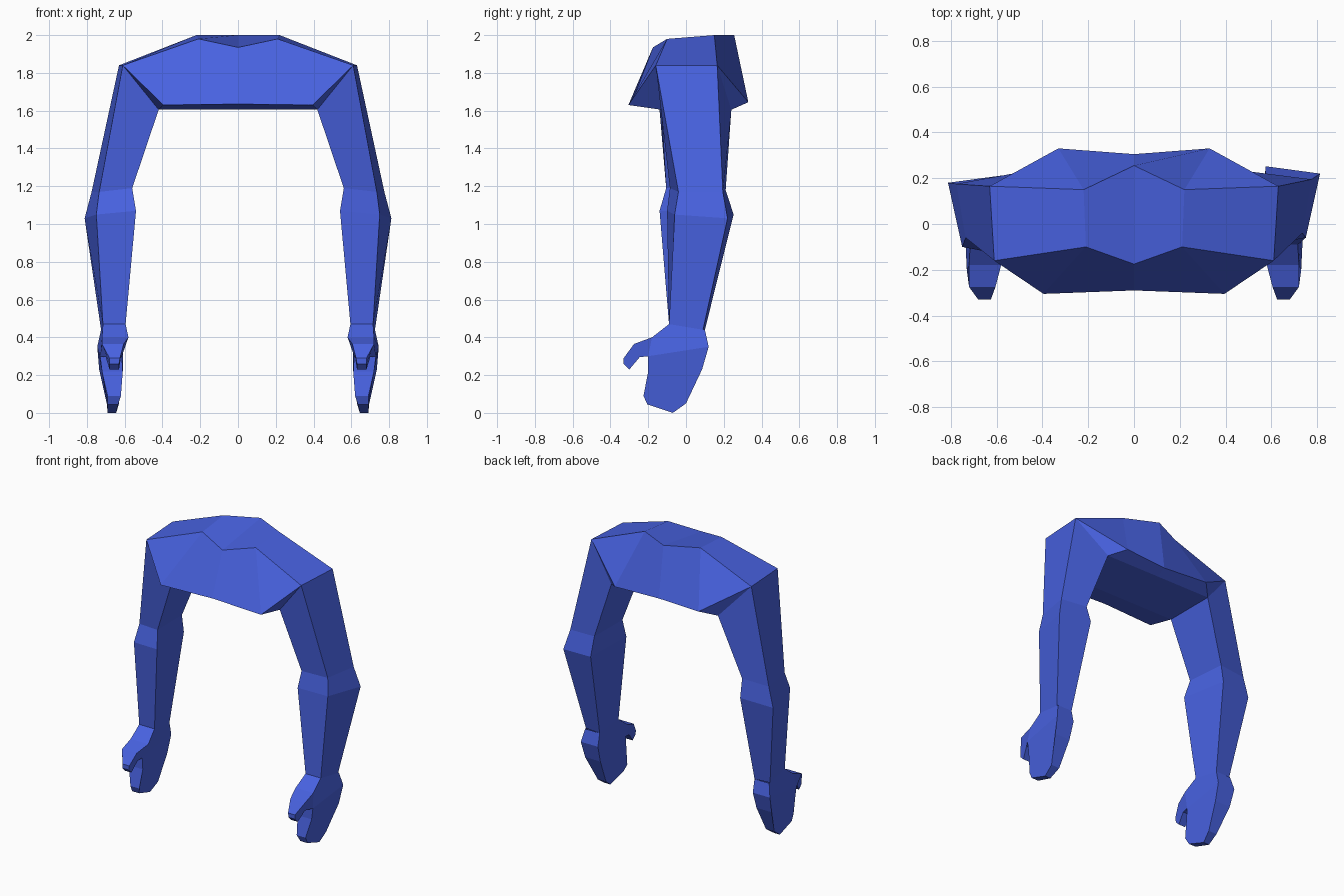
import bpy, bmesh

if "Cube" in bpy.data.objects:
    bpy.data.objects.remove(bpy.data.objects["Cube"])

blue = bpy.data.materials.new("blue")
blue.diffuse_color = (0.065, 0.122, 0.75, 1)
blue.use_nodes = True
blue.node_tree.nodes["Principled BSDF"].inputs["Base Color"].default_value = blue.diffuse_color


def build(name, verts, faces):
    """Flat-shaded mesh object with consistent outward normals."""
    bm = bmesh.new()
    vs = [bm.verts.new(v) for v in verts]
    for f in faces:
        bm.faces.new([vs[i] for i in f])
    bmesh.ops.remove_doubles(bm, verts=bm.verts, dist=0.0005)
    bmesh.ops.recalc_face_normals(bm, faces=bm.faces)
    mesh = bpy.data.meshes.new(name)
    bm.to_mesh(mesh)
    bm.free()
    mesh.materials.append(blue)
    obj = bpy.data.objects.new(name, mesh)
    bpy.context.collection.objects.link(obj)
    return obj


# Arm rings: outer front, inner front, inner back, outer back
shoulder = [(.61, -.16, 1.84), (.42, -.13, 1.605), (.42, .24, 1.605), (.63, .165, 1.84)]
elbow_top = [(.735, -.04, 1.17), (.56, -.085, 1.19), (.575, .21, 1.18), (.775, .195, 1.17)]
elbow_low = [(.75, -.06, 1.05), (.54, -.10, 1.07), (.575, .252, 1.05), (.812, .22, 1.03)]
wrist = [(.715, -.09, .47), (.595, -.09, .47), (.61, .10, .44), (.725, .09, .44)]

# Shoulder yoke: half of the shell, mirrored
centre = [(0, -.175, 1.935), (0, .255, 2.0), (0, .305, 1.64),
          (0, .24, 1.605), (0, -.13, 1.605), (0, -.29, 1.635)]
half = [(.21, -.10, 1.98), (.22, .15, 2.0), (.33, .33, 1.645),
        shoulder[2], shoulder[1], (.395, -.305, 1.63),
        shoulder[0], shoulder[3]]
half_faces = [(i, (i + 1) % 6, 6 + (i + 1) % 6, 6 + i) for i in range(6)]
half_faces += [(6, 12, 13, 7),            # shoulder top
               (6, 11, 12), (12, 11, 10),  # front of shoulder
               (7, 13, 8), (13, 9, 8)]     # back of shoulder
verts = centre + half
n = len(verts)
build("shoulder_yoke", verts + [(-x, y, z) for x, y, z in verts],
      half_faces + [tuple(n + i for i in reversed(f)) for f in half_faces])

# Hand outline from the wrist round the thumb, fingers and back: y, z, inner x, outer x
hand = [(-.09, .47, .595, .715), (-.18, .40, .58, .72), (-.275, .365, .605, .72),
        (-.33, .29, .625, .68), (-.33, .26, .63, .68), (-.30, .23, .63, .68),
        (-.245, .295, .62, .70), (-.20, .30, .615, .73), (-.20, .22, .61, .72),
        (-.225, .09, .62, .69), (-.205, .045, .635, .69), (-.07, 0, .645, .69),
        (0, .05, .63, .695), (.085, .23, .615, .735), (.12, .35, .61, .745),
        (.10, .44, .61, .725)]
h = len(hand)
hand_faces = [(i, i + 1, h + i + 1, h + i) for i in range(h - 1)]
for o in (0, h):
    hand_faces += [tuple(o + i for i in range(1, 8)),                  # thumb side
                   tuple(o + i for i in (0, 1, 7, 14, 15)),            # heel of hand
                   tuple(o + i for i in (7, 8, 9, 10, 11, 12, 13, 14))]  # fingers

for side, s, lean in (("right", 1, 0), ("left", -1, -.04)):
    def place(ring, dy=0):
        return [(s * x, y + dy, z) for x, y, z in ring]

    # Arm: square tube through the rings
    rings = [place(shoulder), place(elbow_top, lean / 2), place(elbow_low, lean), place(wrist)]
    faces = [(4 * r + i, 4 * r + (i + 1) % 4, 4 * r + 4 + (i + 1) % 4, 4 * r + 4 + i)
             for r in range(3) for i in range(4)]
    build(side + "_arm", sum(rings, []), faces)

    # Hand: mitten with a thumb
    build(side + "_hand",
          [(s * p[k], p[0], p[1]) for k in (2, 3) for p in hand], hand_faces)
